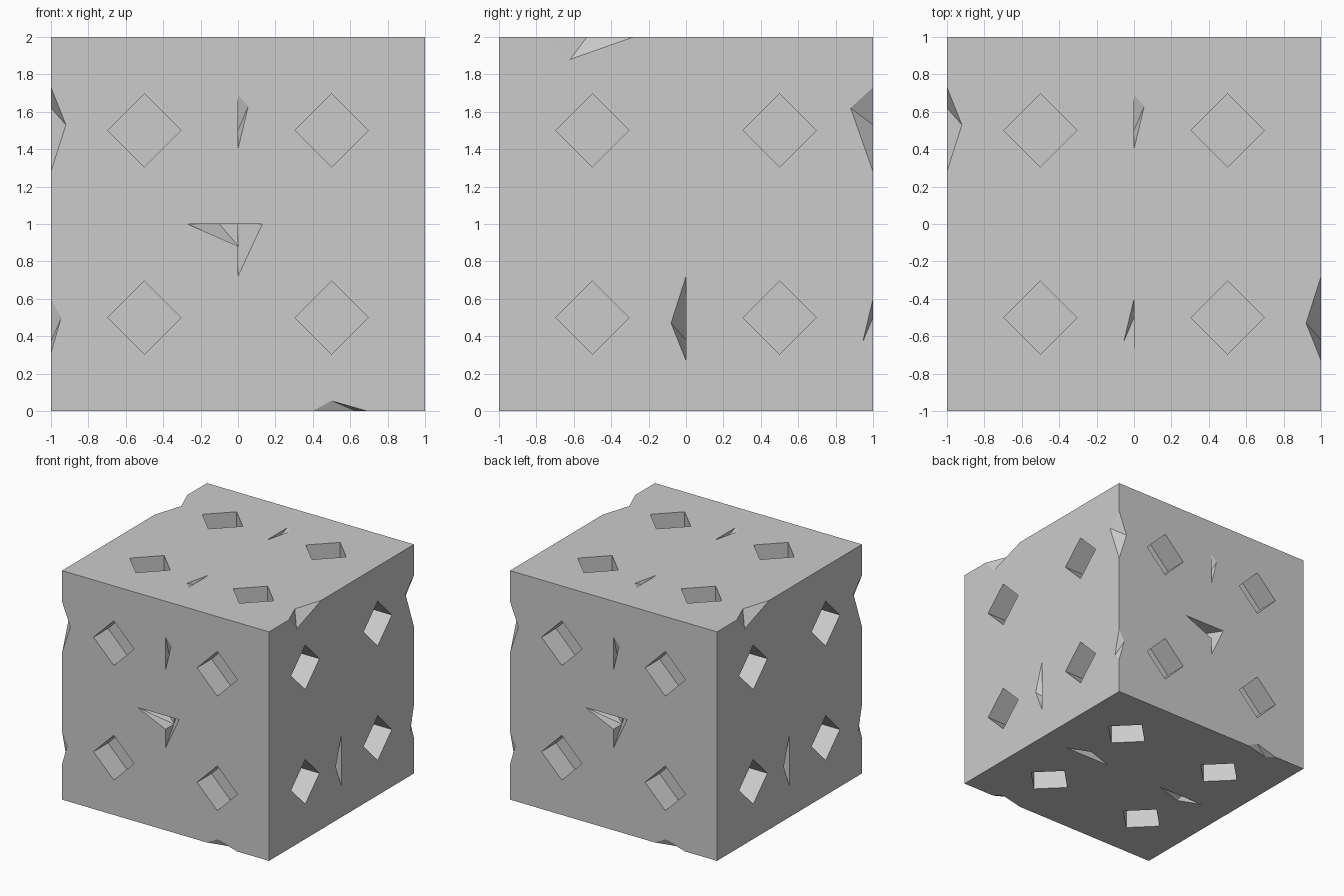
import bpy, bmesh
from math import radians
from mathutils import Matrix, Vector

if "Cube" in bpy.data.objects:
    bpy.data.objects.remove(bpy.data.objects["Cube"])

C = Vector((0, 0, 1))
X, Y, Z = Matrix.Identity(3)


def new_object(name, bm):
    mesh = bpy.data.meshes.new(name)
    bm.to_mesh(mesh)
    bm.free()
    ob = bpy.data.objects.new(name, mesh)
    bpy.context.collection.objects.link(ob)
    return ob


def carve(bm):
    """Subtract a temporary cutter from the block."""
    bmesh.ops.recalc_face_normals(bm, faces=bm.faces)
    cutter = new_object("cutter", bm)
    cutter.hide_render = True
    mod = block.modifiers.new("carve", 'BOOLEAN')
    mod.operation = 'DIFFERENCE'
    mod.solver = 'EXACT'
    mod.object = cutter
    bpy.context.view_layer.objects.active = block
    bpy.ops.object.modifier_apply(modifier=mod.name)
    bpy.data.objects.remove(cutter)


def carve_hull_twice(points):
    """Every chip repeats half a turn about the vertical axis."""
    for s in (1, -1):
        bm = bmesh.new()
        for p in points:
            bm.verts.new((s * p.x, s * p.y, p.z))
        bmesh.ops.convex_hull(bm, input=bm.verts)
        loose = [v for v in bm.verts if not v.link_faces]
        bmesh.ops.delete(bm, geom=loose, context='VERTS')
        carve(bm)


# Solid block
bm = bmesh.new()
bmesh.ops.create_cube(bm, size=2, matrix=Matrix.Translation(C))
block = new_object("weathered_block", bm)

# Diamond pockets, four on each of the six faces
SIDE, DEPTH = 0.276, 0.2
bm = bmesh.new()
for axis, angle in (('X', 0), ('X', 90), ('X', 180), ('X', 270), ('Y', 90), ('Y', -90)):
    face = Matrix.Translation(C) @ Matrix.Rotation(radians(angle), 4, axis)
    for u in (-0.5, 0.5):
        for v in (-0.5, 0.5):
            local = (Matrix.Translation((u, v, 1)) @ Matrix.Rotation(radians(45), 4, 'Z')
                     @ Matrix.Diagonal((SIDE, SIDE, 2 * DEPTH, 1)))
            bmesh.ops.create_cube(bm, size=1, matrix=face @ local)
carve(bm)

# Chip shapes: start, end, then offset and width on each side of the line
BIG = (-.22, .23, .03, .08, .12, .12)
SMALL = (-.1, .19, 0, .055, .13, .055)


def chip(shape, origin, along, a, b):
    lo, hi, at_a, wide_a, at_b, wide_b = shape
    o = Vector(origin)
    out = Vector([round(c) if abs(c) > .9 else 0 for c in o - C])
    carve_hull_twice([o + along * lo, o + along * hi,
                      o + along * at_a + a * wide_a,
                      o + along * at_b + b * wide_b,
                      o + along * (at_a + at_b) / 2 + out * .1])


# Chips on the outer edges
chip(BIG, (-1, -1, 1.5), Z, X, Y)
chip(SMALL, (-1, -1, .5), -Z, X, Y)
chip(SMALL, (.5, -1, 0), X, Z, Y)
chip(BIG, (1, -.5, 2), -Y, -X, -Z)
# Chips along the middle lines of the faces
chip(SMALL, (0, -1, 1.5), Z, Y, X)
chip(SMALL, (0, .5, 2), Y, -Z, X)
chip(BIG, (1, 0, .5), -Z, -Y, -X)
chip(BIG, (.5, 0, 0), X, Y, Z)

# Broken corners meeting at the centre of the front and back
o = C - Y
deep = Y * .12
e = X * .004
left = [o + e, o - X * .27, o + e - Z * .12, o + e + deep,
        o - X * .1 + deep, o + e - Z * .12 + deep]
right = [o, o + X * .13, o - Z * .28, o + Y * .2]
for points, side in ((left, -X), (right, X)):
    carve_hull_twice(points + [o + side * .01 - Z * .01 - Y * .1])
